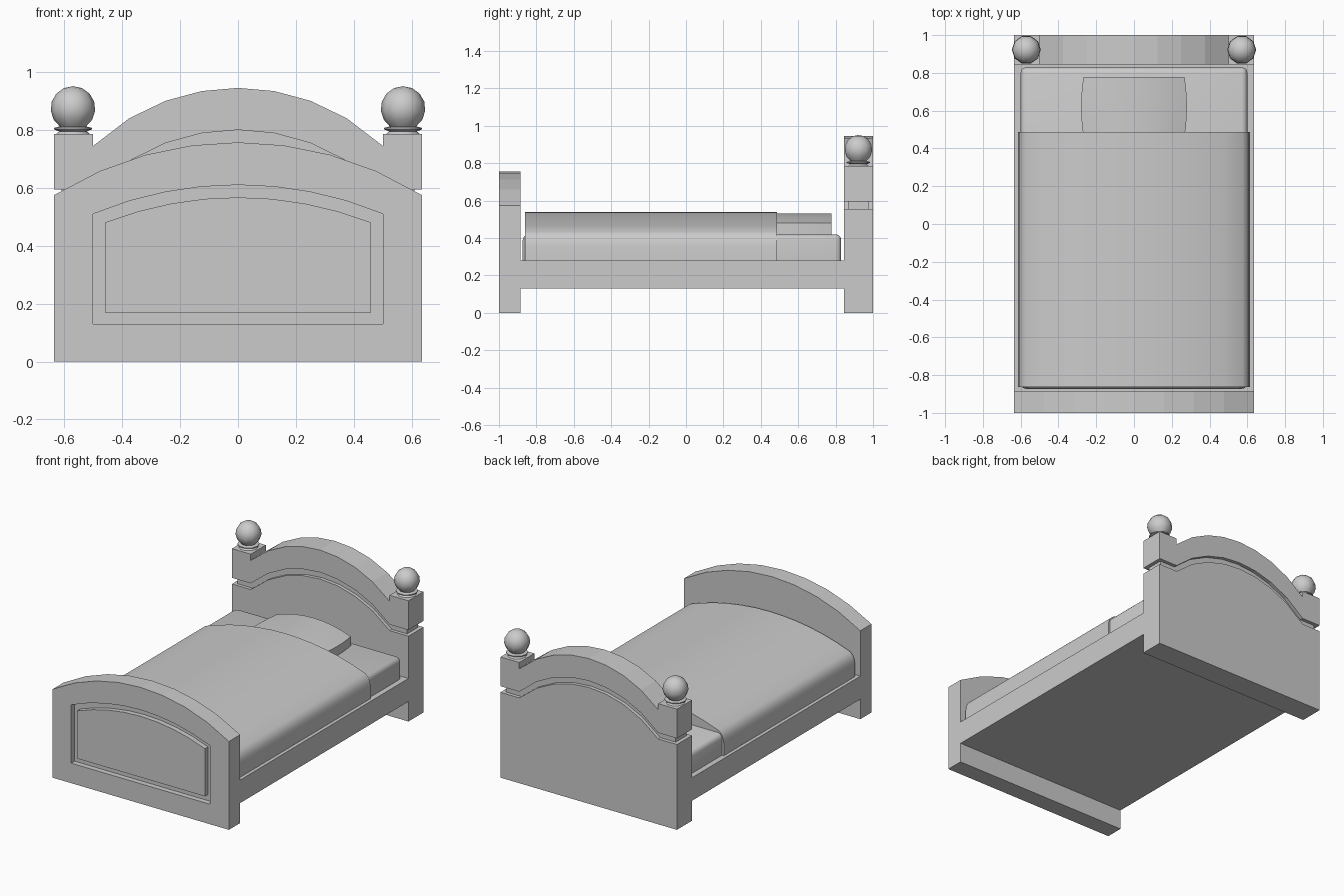
import bpy, bmesh, math

if "Cube" in bpy.data.objects:
    bpy.data.objects.remove(bpy.data.objects["Cube"])


def finish(name, bm, angle=35):
    bmesh.ops.recalc_face_normals(bm, faces=bm.faces)
    me = bpy.data.meshes.new(name)
    bm.to_mesh(me)
    bm.free()
    ob = bpy.data.objects.new(name, me)
    bpy.context.collection.objects.link(ob)
    if angle:
        bpy.ops.object.select_all(action='DESELECT')
        bpy.context.view_layer.objects.active = ob
        ob.select_set(True)
        bpy.ops.object.shade_smooth_by_angle(angle=math.radians(angle))
    return ob


def prism(name, pts, y0, y1, angle=0):
    """Extrude an x-z outline from y0 to y1."""
    bm = bmesh.new()
    f = bm.faces.new([bm.verts.new((x, y0, z)) for x, z in pts])
    ext = bmesh.ops.extrude_face_region(bm, geom=[f])
    vs = [g for g in ext['geom'] if isinstance(g, bmesh.types.BMVert)]
    bmesh.ops.translate(bm, verts=vs, vec=(0, y1 - y0, 0))
    return finish(name, bm, angle)


def arc(w, z0, z1, n=8):
    """Circular arch from (w, z0) over (0, z1) to (-w, z0)."""
    s = z1 - z0
    r = (w * w + s * s) / (2 * s)
    xs = [w - 2 * w * i / n for i in range(n + 1)]
    return [(x, z1 - r + math.sqrt(r * r - x * x)) for x in xs]


def box(name, lo, hi, bevel=0):
    bm = bmesh.new()
    bmesh.ops.create_cube(bm, size=1)
    for v in bm.verts:
        v.co = [(a + b) / 2 + c * (b - a) for a, b, c in zip(lo, hi, v.co)]
    if bevel:
        es = [e for e in bm.edges if max(v.co.z for v in e.verts) > hi[2] - 1e-4]
        bmesh.ops.bevel(bm, geom=es, offset=bevel, segments=3, profile=0.5, affect='EDGES')
    return finish(name, bm, 35 if bevel else 0)


def arched(w, zb, z0, z1):
    return [(-w, zb), (w, zb)] + arc(w, z0, z1)


# footboard with a grooved arched panel
foot = prism("footboard", arched(0.635, 0, 0.575, 0.757), -1, -0.885)
cutter = prism("panel_cutter", arched(0.5, 0.13, 0.51, 0.61), -1.1, -0.965)
mod = foot.modifiers.new("recess", 'BOOLEAN')
mod.object = cutter
mod.operation = 'DIFFERENCE'
mod.solver = 'EXACT'
cutter.hide_render = True
cutter.hide_viewport = True
prism("footboard_panel", arched(0.46, 0.17, 0.48, 0.567), -0.997, -0.96)

# headboard: lower panel, recessed band, upper arch with post blocks
W = 0.635
low = arc(0.5, 0.555, 0.757)
high = arc(0.5, 0.595, 0.8)
prism("headboard_lower", [(-W, 0), (W, 0), (W, 0.555)] + low + [(-W, 0.555)], 0.845, 1)
C = 0.61
prism("headboard_band", [(-C, 0.545)] + [(x, z - 0.01) for x, z in low[::-1]] + [(C, 0.545), (C, 0.605)]
      + [(x, z + 0.01) for x, z in high] + [(-C, 0.605)], 0.867, 0.977)
prism("headboard_upper", [(-W, 0.595)] + high[::-1] + [(W, 0.595), (W, 0.785), (0.5, 0.785)]
      + arc(0.5, 0.745, 0.945) + [(-0.5, 0.785), (-W, 0.785)], 0.845, 1)

# turned finials on the posts
R, ZC, N = 0.077, 0.874, 10
prof = [(0, 0.78), (0.058, 0.785), (0.048, 0.795), (0.066, 0.802), (0.066, 0.807), (0.045, 0.812)]
prof += [(R * math.sin(a), ZC - R * math.cos(a)) for a in [math.radians(36 + 24 * i) for i in range(6)]]
prof += [(0, ZC + R)]
for side, sx in (("left", -1), ("right", 1)):
    bm = bmesh.new()
    vs = [bm.verts.new((r, 0, z)) for r, z in prof]
    es = [bm.edges.new(p) for p in zip(vs, vs[1:])]
    bmesh.ops.spin(bm, geom=vs + es, cent=(0, 0, 0), axis=(0, 0, 1), angle=math.tau, steps=N)
    bmesh.ops.remove_doubles(bm, verts=bm.verts, dist=1e-4)
    bmesh.ops.translate(bm, verts=bm.verts, vec=(sx * 0.57, 0.922, 0))
    finish(side + "_finial", bm, 45)

# frame and mattress
box("bed_base", (-W, -0.886, 0.13), (W, 0.846, 0.28))
box("mattress", (-0.6, -0.873, 0.27), (0.6, 0.83, 0.42), 0.03)

# blanket with rounded sides and a domed top
side = [(0.613, 0.275), (0.613, 0.36), (0.608, 0.39), (0.597, 0.415)]
prism("blanket", side + arc(0.575, 0.435, 0.54, 12) + [(-x, z) for x, z in side[::-1]],
      -0.862, 0.487, 35)

# pillow: domed across, barrel shaped in plan
bm = bmesh.new()
sec = arched(0.28, 0.41, 0.48, 0.53)
rings = []
for i in range(7):
    t = i / 3 - 1
    k = 1 - 0.045 * t * t
    rings.append([bm.verts.new((x * k, 0.62 + 0.158 * t, z)) for x, z in sec])
n = len(sec)
for a, b in zip(rings, rings[1:]):
    for j in range(n):
        bm.faces.new((a[j], a[(j + 1) % n], b[(j + 1) % n], b[j]))
bm.faces.new(rings[0])
bm.faces.new(rings[-1])
finish("pillow", bm, 35)
